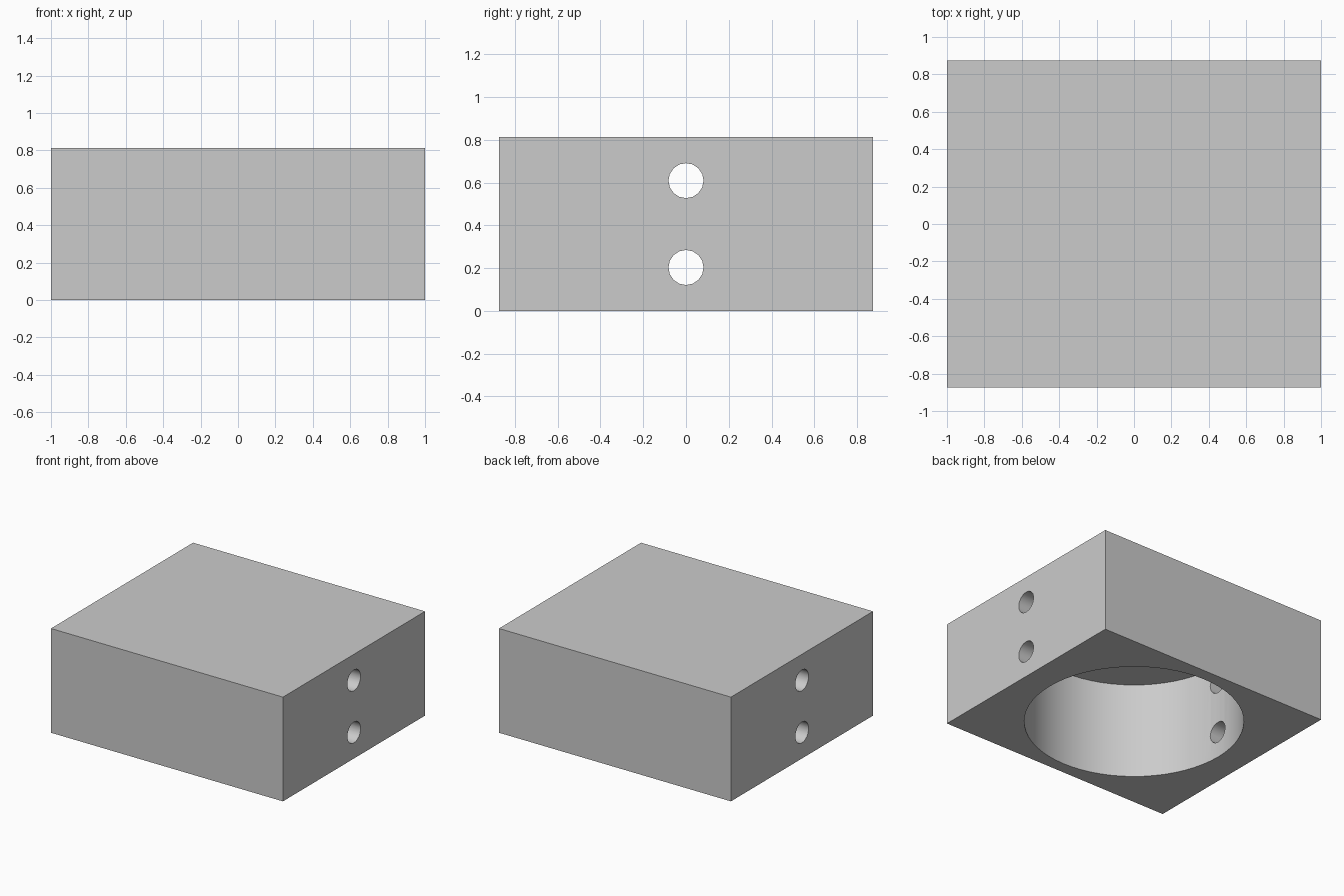
import bpy
import math

default_cube = bpy.data.objects.get("Cube")
if default_cube:
    bpy.data.objects.remove(default_cube, do_unlink=True)

WIDTH, DEPTH, HEIGHT = 2.0, 1.75, 0.8125
BORE_RADIUS, BORE_DEPTH = 0.78, 0.75
HOLE_RADIUS = 0.082

grey = bpy.data.materials.new("light grey")
grey.use_nodes = True
colour = (0.6, 0.6, 0.6, 1.0)
grey.diffuse_color = colour
grey.node_tree.nodes["Principled BSDF"].inputs["Base Color"].default_value = colour

# Solid rectangular block
bpy.ops.mesh.primitive_cube_add(size=1, location=(0, 0, HEIGHT / 2))
block = bpy.context.object
block.name = "block"
block.scale = (WIDTH, DEPTH, HEIGHT)
bpy.ops.object.transform_apply(location=True, rotation=False, scale=True)
block.data.materials.append(grey)


def drill(name, radius, length, location, sides, rotation=(0, 0, 0)):
    """Cut a round hole out of the block."""
    bpy.ops.mesh.primitive_cylinder_add(
        vertices=sides, radius=radius, depth=length,
        location=location, rotation=rotation)
    cutter = bpy.context.object
    cutter.name = name
    cutter.hide_render = True
    cutter.data.materials.append(grey)
    cut = block.modifiers.new(name, "BOOLEAN")
    cut.operation = "DIFFERENCE"
    cut.solver = "EXACT"
    cut.object = cutter
    bpy.ops.object.select_all(action="DESELECT")
    block.select_set(True)
    bpy.context.view_layer.objects.active = block
    bpy.ops.object.modifier_apply(modifier=cut.name)
    bpy.data.objects.remove(cutter, do_unlink=True)


# Wide blind bore, open underneath
overshoot = 0.2
drill("bore_cutter", BORE_RADIUS, BORE_DEPTH + overshoot,
      (0, 0, (BORE_DEPTH - overshoot) / 2), 64)

# Two small holes through both side walls
for fraction in (0.25, 0.75):
    drill("hole_cutter", HOLE_RADIUS, WIDTH + overshoot,
          (0, 0, HEIGHT * fraction), 16, (0, math.pi / 2, 0))

bpy.ops.object.shade_smooth_by_angle(angle=math.radians(30))
